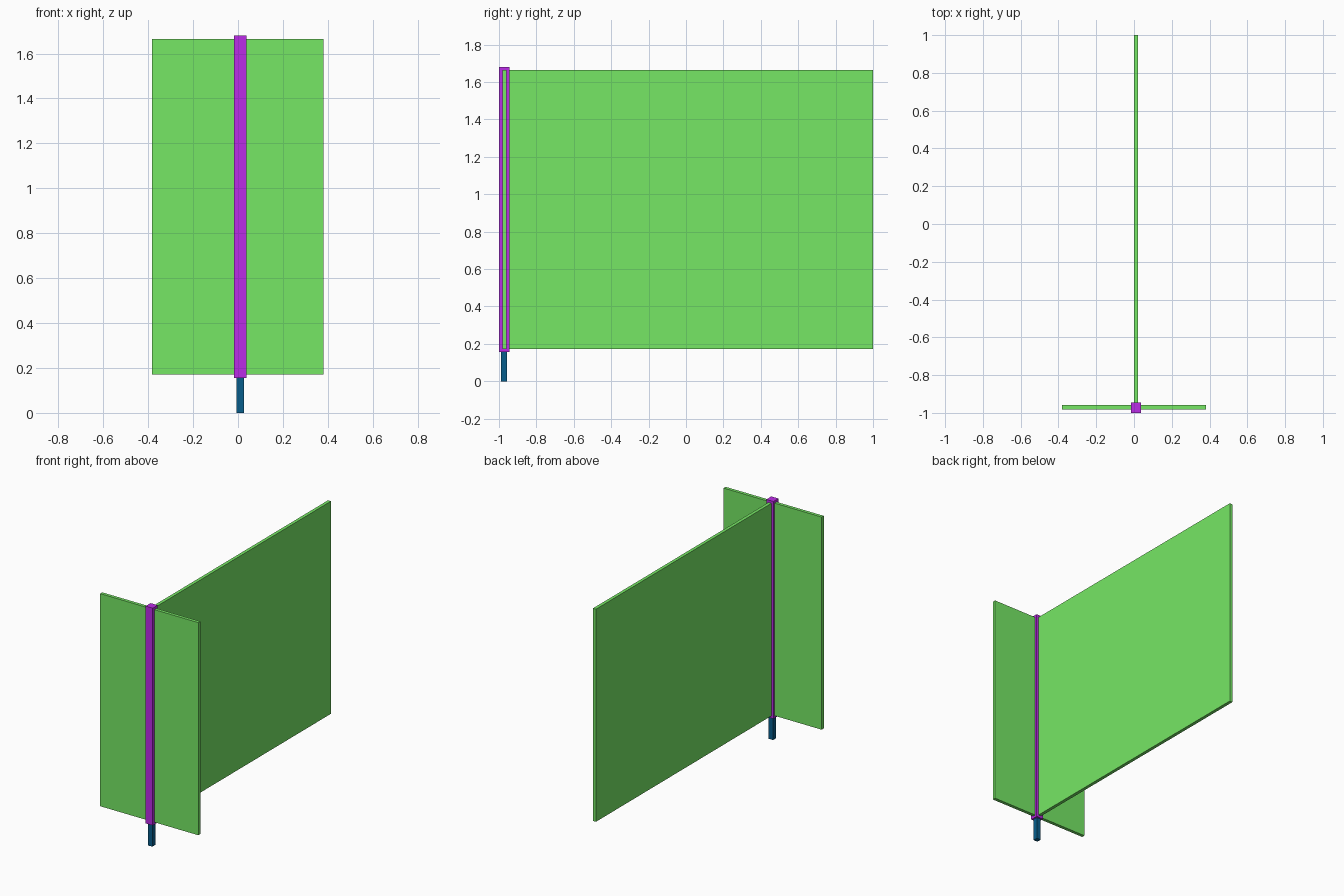
import bpy

cube = bpy.data.objects.get("Cube")
if cube:
    bpy.data.objects.remove(cube, do_unlink=True)


def make_material(name, color):
    mat = bpy.data.materials.new(name)
    mat.use_nodes = True
    mat.diffuse_color = (*color, 1)
    mat.node_tree.nodes["Principled BSDF"].inputs["Base Color"].default_value = (*color, 1)
    return mat


def box(name, low, high, mat):
    """Box spanning two opposite corners."""
    bpy.ops.mesh.primitive_cube_add(size=1, location=(0, 0, 0))
    obj = bpy.context.object
    obj.name = obj.data.name = name
    obj.data.materials.append(mat)
    for v in obj.data.vertices:
        v.co = [(a + b) / 2 + (b - a) * k for a, b, k in zip(low, high, v.co)]
    return obj


green = make_material("panel green", (0.188, 0.825, 0.134))
purple = make_material("post purple", (0.5, 0.025, 0.8))
blue = make_material("foot blue", (0.002, 0.11, 0.26))

POST_X, POST_Y = 0.0105, -0.9725
POST_HALF = 0.0275
FOOT_HALF = 0.0165
POST_BOTTOM, POST_TOP = 0.156, 1.681
PANEL_BOTTOM, PANEL_TOP = 0.172, 1.664
PANEL_HALF = 0.0115

# Square post that the panels slot into
box("post", (POST_X - POST_HALF, POST_Y - POST_HALF, POST_BOTTOM),
    (POST_X + POST_HALF, POST_Y + POST_HALF, POST_TOP), purple)

# Short panels on both sides of the post
for name, x0, x1 in (("right_panel", -0.382, POST_X - 0.02),
                     ("left_panel", POST_X + 0.02, 0.38)):
    box(name, (x0, POST_Y + 0.002 - PANEL_HALF, PANEL_BOTTOM),
        (x1, POST_Y + 0.002 + PANEL_HALF, PANEL_TOP), green)

# Long panel running back from the post
box("long_panel", (POST_X - PANEL_HALF, POST_Y + 0.02, PANEL_BOTTOM),
    (POST_X + PANEL_HALF, 1.0, PANEL_TOP), green)

# Square foot pin below the post
box("foot_pin", (POST_X - FOOT_HALF, POST_Y - FOOT_HALF, 0),
    (POST_X + FOOT_HALF, POST_Y + FOOT_HALF, POST_BOTTOM + 0.01), blue)
